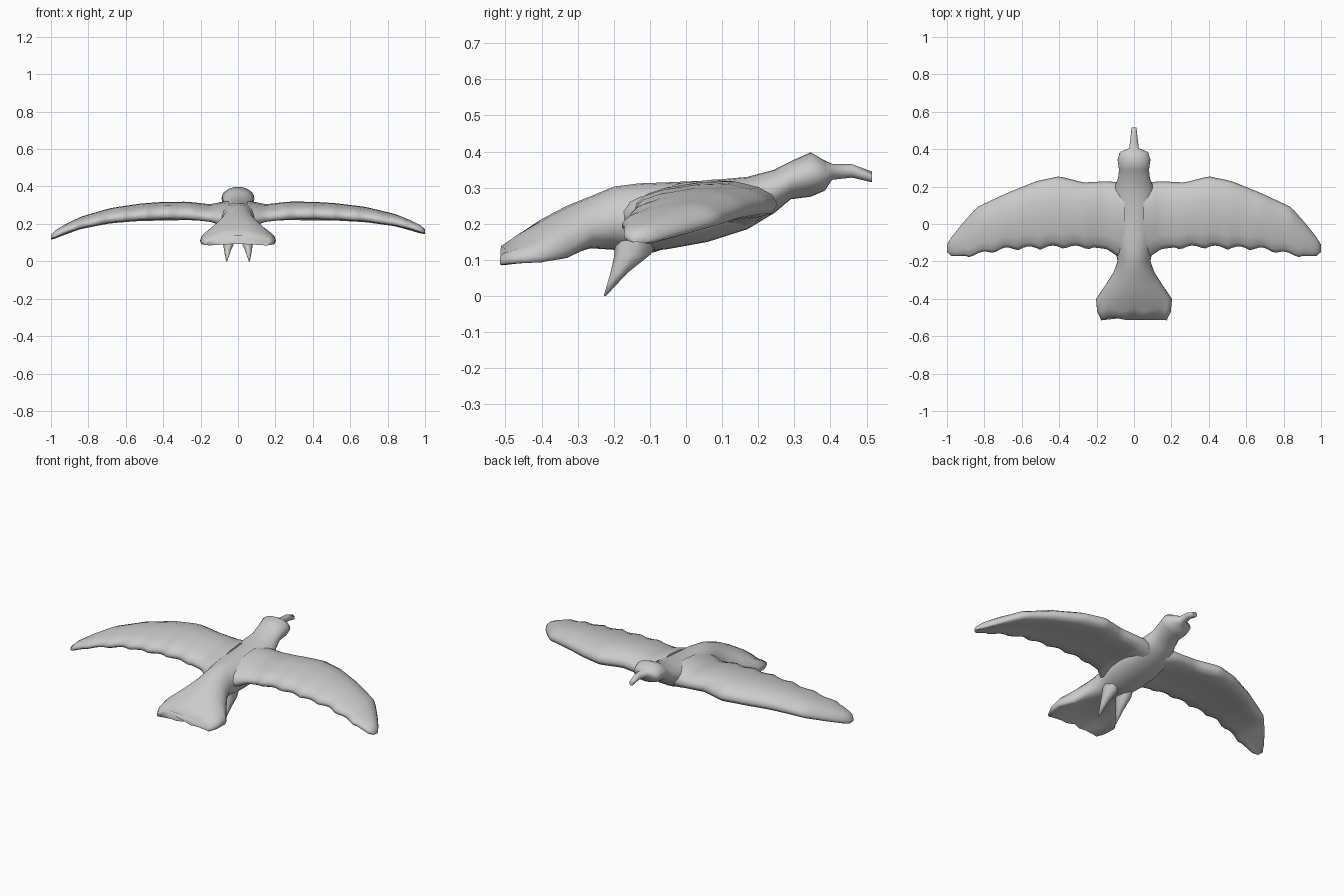
import bpy, bmesh, math

grey = bpy.data.materials.new("light grey")
grey.diffuse_color = (0.6, 0.6, 0.6, 1)


def loft(name, rings):
    """Skin a list of equal-length point rings and cap both ends."""
    bm = bmesh.new()
    vr = [[bm.verts.new(p) for p in ring] for ring in rings]
    n = len(vr[0])
    for a, b in zip(vr, vr[1:]):
        for i in range(n):
            j = (i + 1) % n
            bm.faces.new((a[i], a[j], b[j], b[i]))
    bm.faces.new(vr[0])
    bm.faces.new(vr[-1])
    bmesh.ops.recalc_face_normals(bm, faces=bm.faces)
    mesh = bpy.data.meshes.new(name)
    bm.to_mesh(mesh)
    bm.free()
    ob = bpy.data.objects.new(name, mesh)
    bpy.context.collection.objects.link(ob)
    mesh.materials.append(grey)
    bpy.ops.object.select_all(action='DESELECT')
    bpy.context.view_layer.objects.active = ob
    ob.select_set(True)
    bpy.ops.object.shade_smooth_by_angle(angle=math.radians(75))
    return ob


def sample(table, x):
    """Linear interpolation of table rows by their first column."""
    for a, b in zip(table, table[1:]):
        if x <= b[0]:
            f = (x - a[0]) / (b[0] - a[0])
            return [p + (q - p) * f for p, q in zip(a, b)]
    return list(table[-1])


# Body from beak tip to the drooping tail fan: y, top z, bottom z, half width, side droop
body = [
    (0.515, 0.345, 0.315, 0.013, 0), (0.46, 0.365, 0.328, 0.019, 0),
    (0.405, 0.366, 0.322, 0.026, 0), (0.385, 0.375, 0.292, 0.075, 0),
    (0.345, 0.398, 0.275, 0.088, 0), (0.29, 0.373, 0.268, 0.080, 0),
    (0.245, 0.350, 0.230, 0.085, 0), (0.17, 0.330, 0.185, 0.115, 0.005),
    (0.06, 0.320, 0.150, 0.125, 0.01), (-0.05, 0.315, 0.130, 0.120, 0.01),
    (-0.13, 0.312, 0.120, 0.100, 0.01), (-0.20, 0.303, 0.128, 0.088, 0.015),
    (-0.26, 0.278, 0.132, 0.110, 0.03), (-0.33, 0.250, 0.130, 0.155, 0.06),
    (-0.40, 0.213, 0.125, 0.203, 0.06), (-0.46, 0.172, 0.108, 0.197, 0.038),
    (-0.505, 0.140, 0.092, 0.175, 0.02),
]
SEG = 24
rings = []
for y, top, bot, w, droop in body:
    # The fan has a blunter edge than the round trunk
    power = 0.6 if y < -0.3 else 1.0
    ring = []
    for i in range(SEG):
        a = 2 * math.pi * i / SEG
        c, s = math.cos(a), math.sin(a)
        s = math.copysign(abs(s) ** power, s) if abs(s) > 1e-6 else 0
        notch = 0.01 * math.cos(c * 3 * math.pi) if y < -0.45 else 0
        ring.append((w * c, y + notch,
                     (top + bot) / 2 + (top - bot) / 2 * s - droop * c * c))
    rings.append(ring)
loft("body_and_tail", rings)

# Wings: x, leading y, trailing y, leading z, trailing z, thickness
wing = [
    (0.05, 0.215, -0.195, 0.245, 0.215, 0.100), (0.10, 0.225, -0.165, 0.248, 0.225, 0.085),
    (0.15, 0.228, -0.132, 0.250, 0.235, 0.068), (0.27, 0.222, -0.122, 0.258, 0.250, 0.072),
    (0.40, 0.255, -0.120, 0.255, 0.252, 0.073), (0.52, 0.230, -0.125, 0.253, 0.247, 0.068),
    (0.68, 0.165, -0.130, 0.240, 0.235, 0.060), (0.84, 0.090, -0.160, 0.212, 0.208, 0.048),
    (0.92, 0.000, -0.172, 0.185, 0.187, 0.040), (0.975, -0.070, -0.172, 0.165, 0.167, 0.032),
    (1.00, -0.110, -0.150, 0.155, 0.155, 0.018),
]
# Section of the wing: chord fraction, thickness above, thickness below
profile = [(0.0, 0.0, 0.0), (0.04, 0.35, 0.36), (0.14, 0.65, 0.50), (0.32, 0.88, 0.42),
           (0.55, 0.85, 0.32), (0.8, 0.66, 0.32), (0.94, 0.42, 0.36), (1.0, 0.12, 0.2)]
STEPS = 40
for side, name, sag in ((1, "right_wing", 0.0), (-1, "left_wing", 0.03)):
    rings = []
    for k in range(STEPS + 1):
        x, lead, trail, zl, zt, th = sample(wing, 0.05 + 0.95 * k / STEPS)
        # Scalloped feather tips along the trailing edge
        if 0.2 < x < 0.9:
            trail += 0.02 * abs(math.sin(x * math.pi * 8)) - 0.014
        drop = sag * x ** 4
        up, low = [], []
        for t, a, b in profile:
            y, z = lead + (trail - lead) * t, zl + (zt - zl) * t - drop
            up.append((side * x, y, z + a * th))
            low.append((side * x, y, z - b * th))
        rings.append(up + low[:0:-1])
    loft(name, rings)

# Folded legs: tapering spikes that sweep down and back from the belly
leg = [(0.045, -0.125, 0.185, 0.036, 0.070), (0.048, -0.148, 0.115, 0.036, 0.050),
       (0.055, -0.185, 0.065, 0.020, 0.024), (0.061, -0.225, 0.000, 0.003, 0.003)]
for side, name in ((1, "right_leg"), (-1, "left_leg")):
    loft(name, [[(side * (x + rx * math.cos(i * math.pi / 4)),
                  y + ry * math.sin(i * math.pi / 4), z) for i in range(8)]
                for x, y, z, rx, ry in leg])
